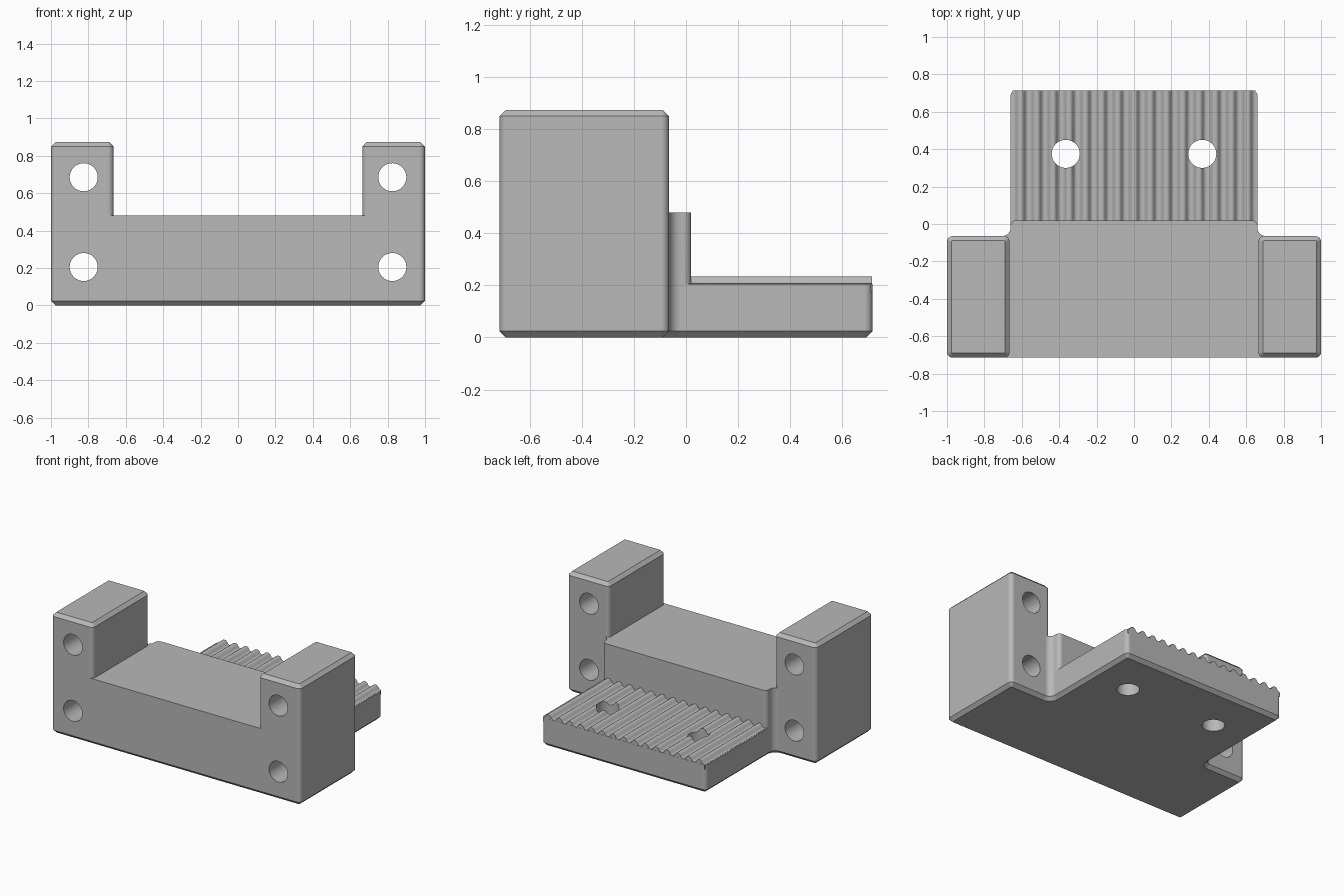
import bpy, bmesh, math
from mathutils import Vector, Matrix

if "Cube" in bpy.data.objects:
    bpy.data.objects.remove(bpy.data.objects["Cube"], do_unlink=True)

FRONT, BACK = -0.715, 0.715
POST_BACK, STEP = -0.065, 0.02
WIDE, NARROW, POST_IN = 1.0, 0.66, 0.665
PLATE_Z, BODY_Z, POST_Z = 0.205, 0.48, 0.873
ROUND, FILLET, CHAMFER = 0.03, 0.045, 0.024

grey = bpy.data.materials.new("matte grey")
grey.use_nodes = True
colour = (0.48, 0.48, 0.48, 1)
grey.diffuse_color = colour
grey.node_tree.nodes["Principled BSDF"].inputs["Base Color"].default_value = colour


def rounded(points, inset, steps=7):
    """Counter-clockwise outline, moved inwards, with its corners rounded."""
    pts = [Vector(p) for p in points]
    out = []
    for i, p in enumerate(pts):
        a = (p - pts[i - 1]).normalized()
        b = (pts[(i + 1) % len(pts)] - p).normalized()
        convex = a.x * b.y - a.y * b.x > 0
        r = ROUND - inset if convex else FILLET + inset
        side = 1 if convex else -1
        corner = p + (b - a) * inset * side
        centre = corner + (b - a) * r
        for k in range(steps + 1):
            t = math.pi / 2 * k / steps
            out.append(centre + (a * math.sin(t) - b * math.cos(t)) * r)
    return out


def loft(name, rings):
    """Closed solid through rings of equal point count."""
    bm = bmesh.new()
    loops = [[bm.verts.new(co) for co in ring] for ring in rings]
    bm.faces.new(loops[0][::-1])
    bm.faces.new(loops[-1])
    for low, high in zip(loops, loops[1:]):
        for i in range(len(low)):
            j = (i + 1) % len(low)
            bm.faces.new((low[i], low[j], high[j], high[i]))
    bmesh.ops.recalc_face_normals(bm, faces=bm.faces)
    return add_object(name, bm)


def add_object(name, bm):
    mesh = bpy.data.meshes.new(name)
    bm.to_mesh(mesh)
    bm.free()
    mesh.materials.append(grey)
    ob = bpy.data.objects.new(name, mesh)
    bpy.context.collection.objects.link(ob)
    return ob


def prism(name, outline, levels):
    return loft(name, [[(p.x, p.y, z) for p in rounded(outline, inset)]
                       for z, inset in levels])


def combine(target, other, operation):
    bpy.context.view_layer.objects.active = target
    mod = target.modifiers.new(operation.title(), 'BOOLEAN')
    mod.operation, mod.solver, mod.object = operation, 'EXACT', other
    bpy.ops.object.modifier_apply(modifier=mod.name)
    bpy.data.objects.remove(other, do_unlink=True)


def tee(back):
    """Wide front block with a narrower tongue reaching back."""
    return [(-WIDE, FRONT), (WIDE, FRONT), (WIDE, POST_BACK), (NARROW, POST_BACK),
            (NARROW, back), (-NARROW, back), (-NARROW, POST_BACK), (-WIDE, POST_BACK)]


# Base slab with chamfered underside, then the raised block
bracket = prism("clamp_bracket", tee(BACK), [(0, CHAMFER), (CHAMFER, 0), (PLATE_Z, 0)])
block = prism("raised_block", tee(STEP), [(PLATE_Z, 0), (BODY_Z, 0)])
combine(bracket, block, 'UNION')

# Two posts with chamfered tops
for s in (-1, 1):
    x0, x1 = sorted((s * POST_IN, s * WIDE))
    post = prism("post", [(x0, FRONT), (x1, FRONT), (x1, POST_BACK), (x0, POST_BACK)],
                 [(BODY_Z, 0), (POST_Z - CHAMFER, 0), (POST_Z, CHAMFER)])
    combine(bracket, post, 'UNION')

# Rounded belt teeth running front to back
TEETH, PITCH, STEPS = 15, 0.0867, 12
count = TEETH * STEPS
profile = []
for i in range(count + 1):
    x = (i / STEPS - TEETH / 2) * PITCH
    wave = math.tanh(1.6 * math.cos(math.tau * x / PITCH)) / math.tanh(1.6)
    profile.append((x, PLATE_Z + 0.001 + 0.014 * (1 + wave)))
edge = TEETH * PITCH / 2
profile += [(edge, PLATE_Z - 0.03), (-edge, PLATE_Z - 0.03)]
teeth = loft("belt_teeth", [[(x, y, z) for x, z in profile]
                            for y in (STEP - 0.03, BACK - 0.001)])
combine(bracket, teeth, 'UNION')


# Bolt holes: four through the posts, two through the toothed plate
def drill(centre, axis):
    bm = bmesh.new()
    turn = Matrix.Rotation(math.pi / 2, 4, 'X') if axis == 'Y' else Matrix()
    bmesh.ops.create_cone(bm, cap_ends=True, segments=40, radius1=0.075, radius2=0.075,
                          depth=2, matrix=Matrix.Translation(centre) @ turn)
    cutter = add_object("hole_cutter", bm)
    cutter.hide_render = True
    combine(bracket, cutter, 'DIFFERENCE')


for s in (-1, 1):
    for z in (0.205, 0.685):
        drill((s * 0.825, 0, z), 'Y')
    drill((s * 0.365, 0.375, 0), 'Z')

# Smooth rounds with crisp edges and flat main faces
bpy.ops.object.select_all(action='DESELECT')
bracket.select_set(True)
bpy.context.view_layer.objects.active = bracket
bpy.ops.object.shade_smooth_by_angle(angle=math.radians(30))
weighted = bracket.modifiers.new("Weighted Normals", 'WEIGHTED_NORMAL')
weighted.keep_sharp = True
